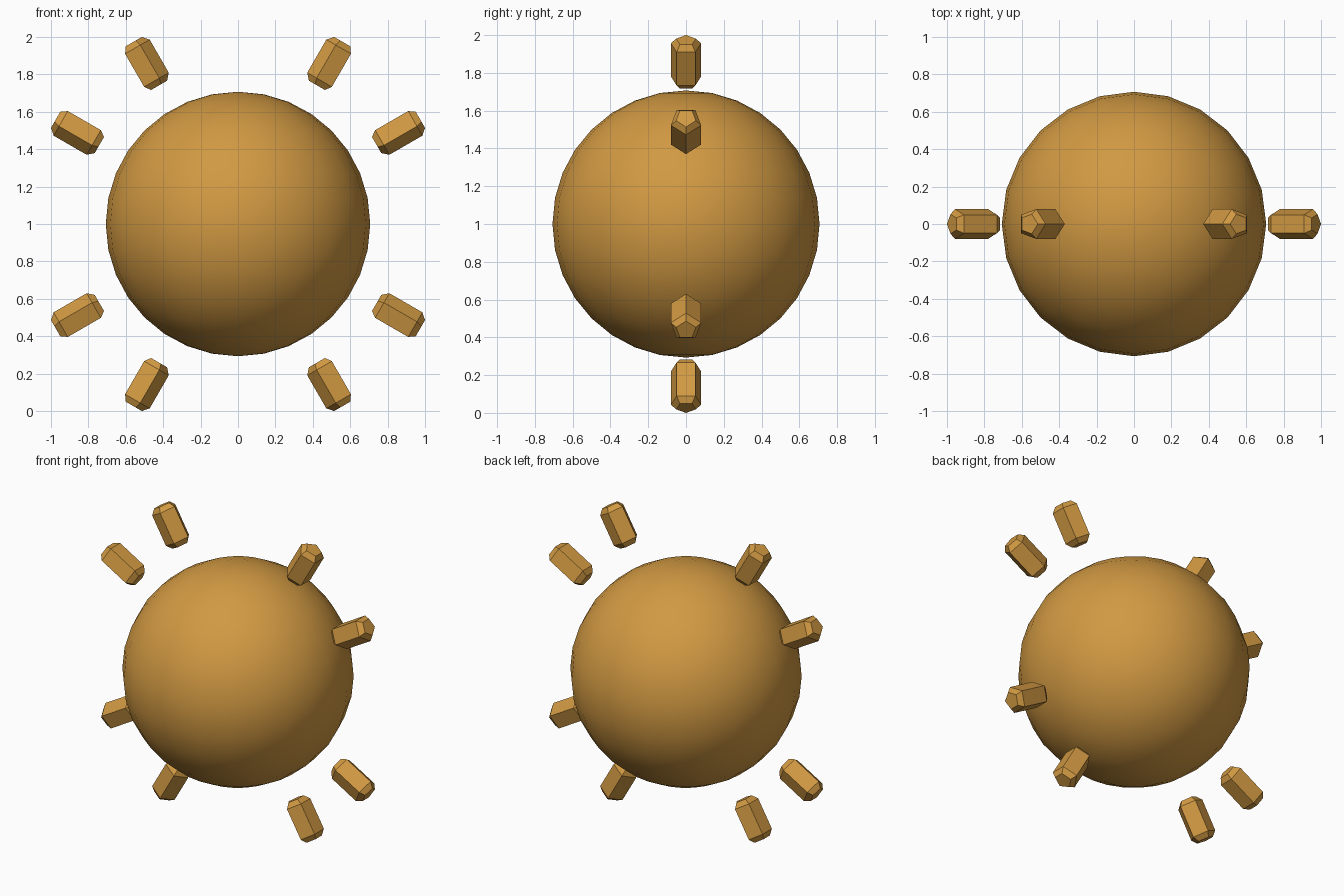
import bpy, bmesh, math

cube = bpy.data.objects.get("Cube")
if cube:
    bpy.data.objects.remove(cube, do_unlink=True)

CENTRE_Z = 1.0

# Single golden material
gold = bpy.data.materials.new("golden_orange")
gold.use_nodes = True
colour = (0.64, 0.32, 0.055, 1.0)
gold.diffuse_color = colour
gold.node_tree.nodes["Principled BSDF"].inputs["Base Color"].default_value = colour

# Smooth round body
bpy.ops.mesh.primitive_uv_sphere_add(segments=24, ring_count=16, radius=0.707,
                                     location=(0, 0, CENTRE_Z))
body = bpy.context.object
body.name = "sun_body"
body.data.materials.append(gold)
bpy.ops.object.shade_smooth()


def add_ray(name, angle, corner, sx, sz):
    """Five-sided bar with chamfered ends, pointing out from the centre.
    corner: side (+1 or -1) to which one pentagon corner points."""
    bm = bmesh.new()
    rings = []
    # (distance from the centre, radius)
    for t, r in ((0.853, 0.055), (0.886, 0.084), (1.09, 0.084), (1.123, 0.055)):
        ring = []
        for i in range(5):
            p = math.tau * i / 5
            d, y = corner * r * math.cos(p), r * math.sin(p)
            x = t * math.cos(angle) - d * math.sin(angle)
            z = t * math.sin(angle) + d * math.cos(angle)
            ring.append(bm.verts.new((sx * x, y, CENTRE_Z + sz * z)))
        rings.append(ring)
    for a, b in zip(rings, rings[1:]):
        for i in range(5):
            j = (i + 1) % 5
            bm.faces.new((a[i], a[j], b[j], b[i]))
    bm.faces.new(rings[0])
    bm.faces.new(rings[-1])
    bmesh.ops.recalc_face_normals(bm, faces=bm.faces)
    mesh = bpy.data.meshes.new(name)
    bm.to_mesh(mesh)
    bm.free()
    mesh.materials.append(gold)
    bpy.context.collection.objects.link(bpy.data.objects.new(name, mesh))


# Eight rays, two in each quarter
for sx, side in ((1, "left"), (-1, "right")):
    for sz, level in ((1, "upper"), (-1, "lower")):
        add_ray(f"{level}_{side}_outer_ray", math.radians(30), -1, sx, sz)
        add_ray(f"{level}_{side}_inner_ray", math.radians(60), 1, sx, sz)
